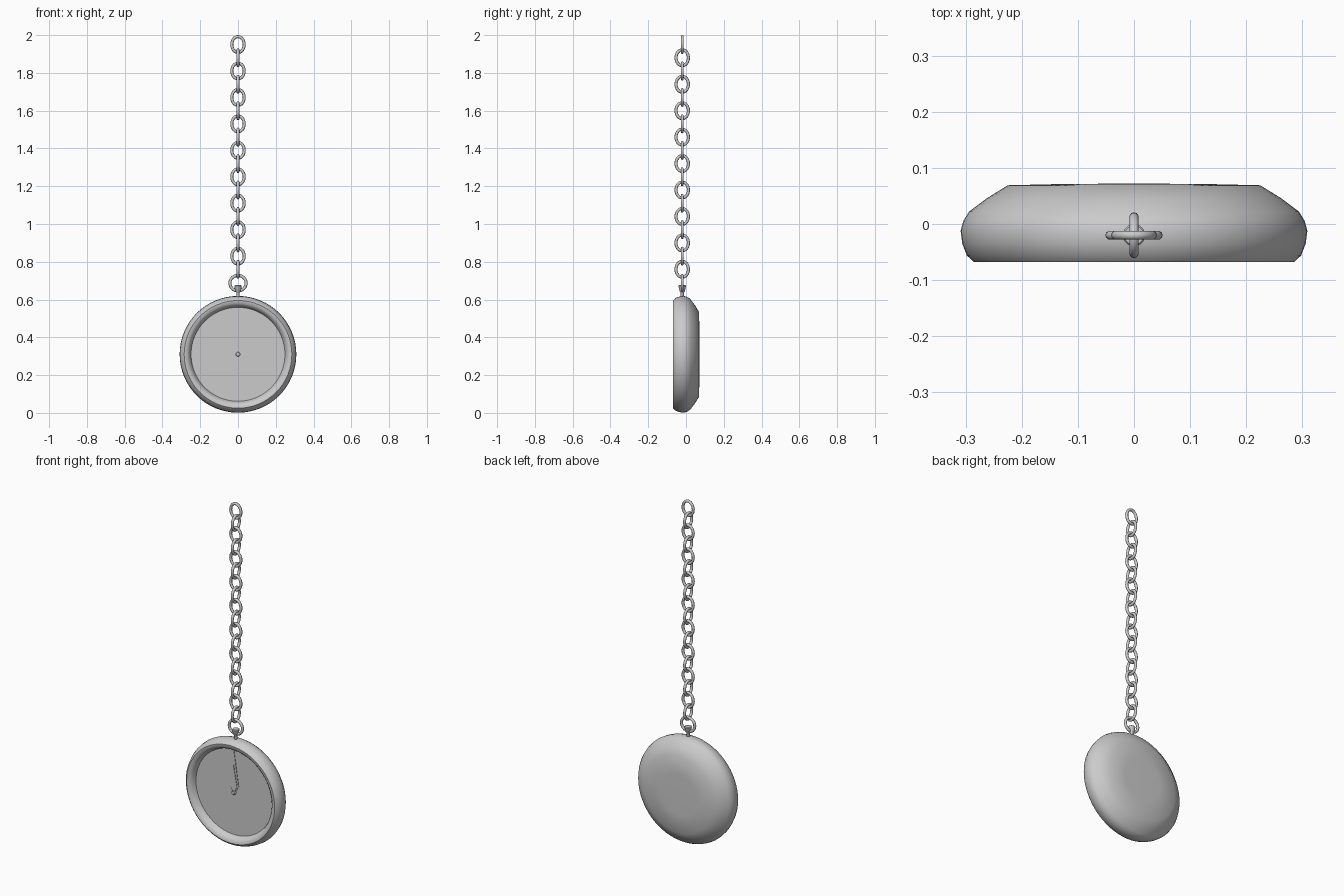
import bpy, bmesh, math
from mathutils import Matrix

if "Cube" in bpy.data.objects:
    bpy.data.objects.remove(bpy.data.objects["Cube"])

CZ = 0.31      # height of the case centre
CY = -0.02     # depth of the chain


def finish(name, bm, angle=40):
    bmesh.ops.recalc_face_normals(bm, faces=bm.faces)
    me = bpy.data.meshes.new(name)
    bm.to_mesh(me)
    bm.free()
    ob = bpy.data.objects.new(name, me)
    bpy.context.collection.objects.link(ob)
    bpy.ops.object.select_all(action='DESELECT')
    bpy.context.view_layer.objects.active = ob
    ob.select_set(True)
    bpy.ops.object.shade_smooth_by_angle(angle=math.radians(angle))
    return ob


def lathe(name, profile, steps, matrix, angle=40):
    """Spin (radius, height) points around local z, then place."""
    bm = bmesh.new()
    vs = [bm.verts.new((r, 0, h)) for r, h in profile]
    es = [bm.edges.new(p) for p in zip(vs, vs[1:])]
    bmesh.ops.spin(bm, geom=vs + es, cent=(0, 0, 0), axis=(0, 0, 1),
                   angle=2 * math.pi, steps=steps)
    bmesh.ops.remove_doubles(bm, verts=bm.verts, dist=1e-5)
    bm.transform(matrix)
    return finish(name, bm, angle)


def torus(name, rx, rz, tube, z, side):
    """Oval link standing upright; side=True turns it into the yz plane."""
    bm = bmesh.new()
    n, m = 24, 10
    rings = []
    for i in range(n):
        a = 2 * math.pi * i / n
        c, s = math.cos(a), math.sin(a)
        rings.append([])
        for j in range(m):
            b = 2 * math.pi * j / m
            d = tube * math.cos(b)
            rings[i].append(bm.verts.new(((rx + d) * c, tube * math.sin(b), (rz + d) * s)))
    for i in range(n):
        p, q = rings[i], rings[(i + 1) % n]
        for j in range(m):
            k = (j + 1) % m
            bm.faces.new((p[j], p[k], q[k], q[j]))
    turn = Matrix.Rotation(math.pi / 2 if side else 0, 4, 'Z')
    bm.transform(Matrix.Translation((0, CY, z)) @ turn)
    return finish(name, bm, 60)


# local z of the lathe becomes world +y (towards the back)
to_case = Matrix.Translation((0, 0, CZ)) @ Matrix.Rotation(-math.pi / 2, 4, 'X')

# Case with rounded bezel, domed back and recessed dial
lathe("watch_case", [(0, 0.072), (0.12, 0.0715), (0.225, 0.069), (0.262, 0.046),
                     (0.294, 0.022), (0.304, 0.006), (0.309, -0.012),
                     (0.306, -0.035), (0.298, -0.056), (0.285, -0.068),
                     (0.270, -0.066), (0.257, -0.054), (0.251, -0.038),
                     (0.247, -0.030)], 64, to_case, 50)
lathe("dial", [(0, -0.033), (0.252, -0.033)], 64, to_case)
lathe("hand_pivot", [(0, -0.046), (0.010, -0.046), (0.012, -0.043), (0.012, -0.032)],
      16, to_case)


# Thin kite-shaped hands
def hand(name, length, half, y):
    bm = bmesh.new()
    pts = [(0, -0.01), (half, 0.04), (0, length), (-half, 0.04)]
    f = bm.faces.new([bm.verts.new((x, y, CZ + z)) for x, z in pts])
    g = bmesh.ops.extrude_face_region(bm, geom=[f])["geom"]
    bmesh.ops.translate(bm, vec=(0, 0.003, 0),
                        verts=[v for v in g if isinstance(v, bmesh.types.BMVert)])
    return finish(name, bm, 30)


hand("minute_hand", 0.243, 0.030, -0.038)
hand("hour_hand", 0.16, 0.022, -0.042)

# Stem and flared crown
lathe("crown", [(0, 0.61), (0.009, 0.61), (0.009, 0.638), (0.014, 0.644),
                (0.020, 0.672), (0.017, 0.676), (0, 0.676)], 20,
      Matrix.Translation((0, CY, 0)))

# Ring on the crown, then alternating chain links
torus("crown_ring", 0.043, 0.041, 0.008, 0.687, False)
for i in range(18):
    torus(f"chain_link_{i + 1}", 0.033, 0.042, 0.008, 0.76 + 0.07 * i, i % 2 == 0)
